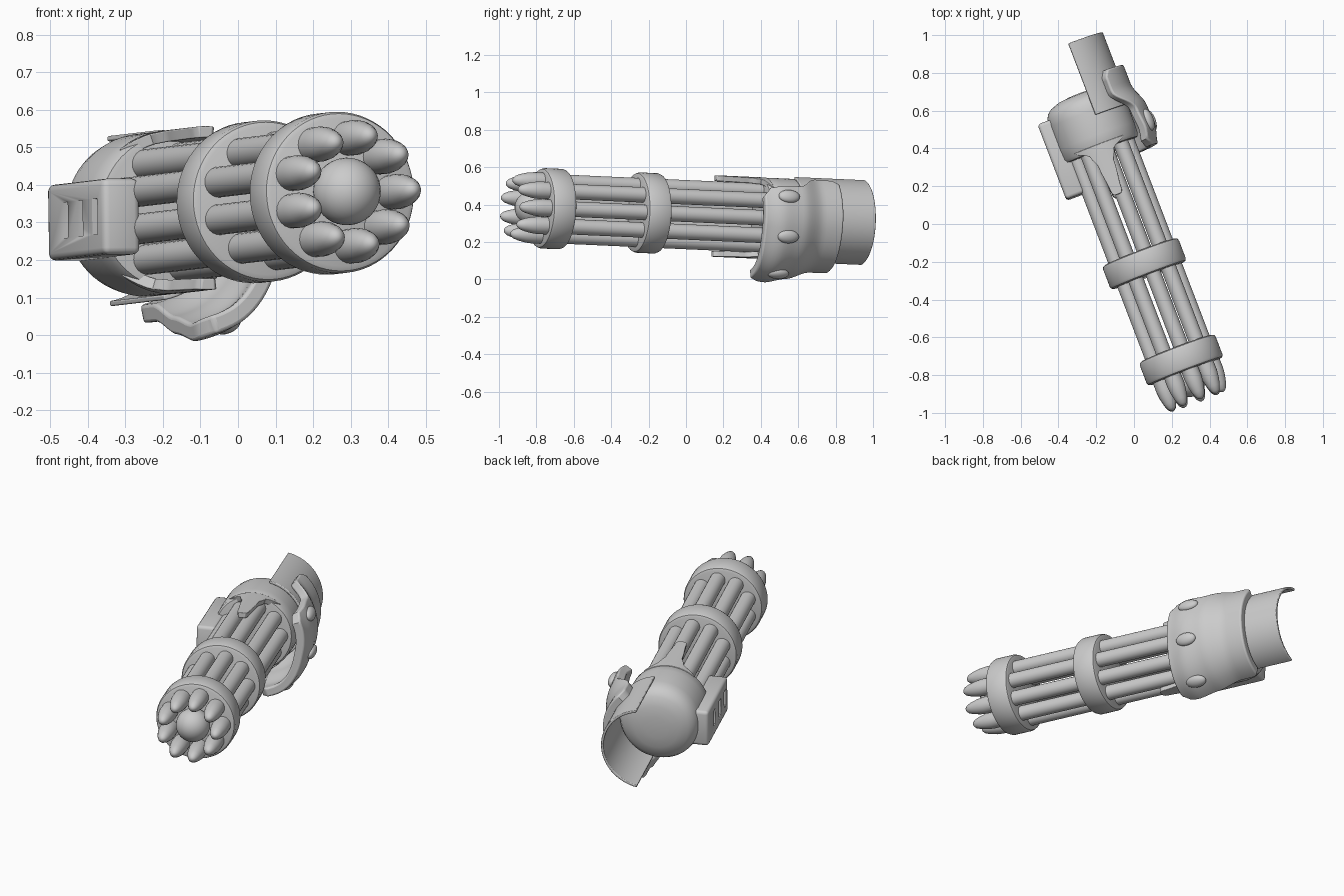
import bpy, bmesh, math
from mathutils import Matrix, Vector

if "Cube" in bpy.data.objects:
    bpy.data.objects.remove(bpy.data.objects["Cube"])

# Everything is modelled along local Y (muzzle at -Y), then turned into place
FRAME = (Matrix.Translation((0.055, -0.21, 0.355))
         @ Matrix.Rotation(math.radians(20.9), 4, 'Z')
         @ Matrix.Rotation(math.radians(-2.4), 4, 'X'))

grey = bpy.data.materials.new("plain_grey")
grey.diffuse_color = (0.6, 0.6, 0.6, 1)
grey.use_nodes = True
grey.node_tree.nodes["Principled BSDF"].inputs["Base Color"].default_value = grey.diffuse_color


def finish(name, bm, angle=40):
    bmesh.ops.recalc_face_normals(bm, faces=bm.faces)
    me = bpy.data.meshes.new(name)
    bm.to_mesh(me)
    bm.free()
    me.materials.append(grey)
    ob = bpy.data.objects.new(name, me)
    bpy.context.collection.objects.link(ob)
    ob.matrix_world = FRAME
    bpy.ops.object.select_all(action='DESELECT')
    ob.select_set(True)
    bpy.context.view_layer.objects.active = ob
    bpy.ops.object.shade_smooth_by_angle(angle=math.radians(angle))
    return ob


def lathe(name, profile, cx=0, cz=0, n=48):
    """Spin (radius, y) points around the Y axis; zero radius closes an end."""
    bm = bmesh.new()
    rings = []
    for r, y in profile:
        if r == 0:
            rings.append([bm.verts.new((cx, y, cz))] * n)
        else:
            rings.append([bm.verts.new((cx + r * math.cos(i * math.tau / n), y,
                                        cz + r * math.sin(i * math.tau / n))) for i in range(n)])
    for a, b in zip(rings, rings[1:]):
        for i in range(n):
            j = (i + 1) % n
            bm.faces.new(list(dict.fromkeys((a[i], a[j], b[j], b[i]))))
    return finish(name, bm)


def patch(name, fn, nu, nv, thick, bevel):
    """Curved plate from fn(u, v) -> (angle in degrees, radius, y)."""
    bm = bmesh.new()
    g = []
    for i in range(nu + 1):
        row = []
        for j in range(nv + 1):
            a, r, y = fn(i / nu, j / nv)
            a = math.radians(a)
            row.append(bm.verts.new((r * math.cos(a), y, r * math.sin(a))))
        g.append(row)
    outer = [bm.faces.new((g[i][j], g[i + 1][j], g[i + 1][j + 1], g[i][j + 1]))
             for i in range(nu) for j in range(nv)]
    # inner skin, scaled toward the axis, and a rim joining both
    inner = {}
    for row in g:
        for v in row:
            k = 1 - thick / math.hypot(v.co.x, v.co.z)
            inner[v] = bm.verts.new((v.co.x * k, v.co.y, v.co.z * k))
    rim = [e for e in bm.edges if len(e.link_faces) == 1]
    for f in outer:
        bm.faces.new([inner[v] for v in reversed(f.verts)])
    for e in rim:
        a, b = e.verts
        bm.faces.new((a, b, inner[b], inner[a]))
    ob = finish(name, bm)
    if bevel:
        m = ob.modifiers.new("soft_edge", 'BEVEL')
        m.width, m.segments = bevel, 3
        m.limit_method, m.angle_limit = 'ANGLE', math.radians(50)
    return ob


def lerp(x, pts):
    """Smooth interpolation through (x, value) points."""
    if x <= pts[0][0]:
        return pts[0][1]
    for (x0, v0), (x1, v1) in zip(pts, pts[1:]):
        if x <= x1:
            t = (x - x0) / (x1 - x0)
            return v0 + (v1 - v0) * t * t * (3 - 2 * t)
    return pts[-1][1]


# Clamp rings
for name, c in (("front_ring", -0.546), ("middle_ring", 0.0)):
    h, R, b = 0.067, 0.215, 0.018
    lathe(name, [(0, c - h), (R - b, c - h), (R - b * 0.3, c - h + b * 0.3), (R, c - h + b),
                 (R, c + h - b), (R - b * 0.3, c + h - b * 0.3), (R - b, c + h), (0, c + h)], n=64)

# Nine barrels with pointed rounds at the muzzle
for k in range(9):
    a = math.radians(40 * k)
    x, z = 0.146 * math.cos(a), 0.146 * math.sin(a)
    lathe(f"barrel_{k + 1}", [(0, -0.58), (0.041, -0.58), (0.041, 0.70), (0, 0.70)], x, z, 24)
    lathe(f"round_{k + 1}", [(0, -0.60), (0.046, -0.60), (0.047, -0.66), (0.043, -0.70),
                             (0.034, -0.74), (0.024, -0.767), (0.012, -0.78), (0, -0.784)], x, z, 24)

# Ball in the middle of the muzzle
lathe("muzzle_ball", [(0.09 * math.sin(t * math.pi / 16) if 0 < t < 16 else 0,
                       -0.66 - 0.09 * math.cos(t * math.pi / 16)) for t in range(17)])

# Main housing with a domed back
lathe("housing", [(0, 0.64), (0.19, 0.64), (0.205, 0.643), (0.214, 0.66), (0.217, 0.72), (0.217, 0.85),
                  (0.211, 0.89), (0.195, 0.92), (0.17, 0.94), (0.12, 0.957), (0.06, 0.964), (0, 0.966)], n=64)

# Prongs reaching forward over the barrels, top and bottom
for name, mid in (("top_prong", 90), ("bottom_prong", -90)):
    def prong(u, v, mid=mid):
        y = 0.385 + 0.285 * v
        w = lerp(v, [(0, 5), (0.06, 8), (0.6, 12), (0.82, 18), (1, 40)])
        return mid + (2 * u - 1) * w, 0.218, y
    patch(name, prong, 10, 24, 0.03, 0.006)

# Half-round shield at the back right
patch("rear_shield", lambda u, v: (-80 + 160 * u, 0.231, 0.82 + 0.405 * v), 32, 4, 0.014, 0.004)


# Flared side guard
def guard_radius(ang, y):
    r = lerp(y, [(0.57, 0.295), (0.68, 0.318), (0.78, 0.312), (0.92, 0.272), (1.025, 0.272)])
    low = lerp(-ang, [(10, 0), (65, 1)])
    return r + low * lerp(y, [(0.57, 0.045), (0.8, 0.015), (1.02, 0.015)])


def guard(u, v):
    y = 0.57 + 0.455 * v
    top = lerp(y, [(0.57, 24), (0.61, 33), (0.78, 35), (0.90, 53), (0.99, 53), (1.025, 46)])
    bot = lerp(y, [(0.57, -74), (0.62, -80), (1.0, -80), (1.025, -76)])
    ang = bot + (top - bot) * u
    return ang, guard_radius(ang, y), y


patch("side_guard", guard, 32, 24, 0.05, 0.014)

# Studs on the guard
for k, ang in enumerate((22, -18, -60)):
    a, r = math.radians(ang), guard_radius(ang, 0.70) - 0.002
    bm = bmesh.new()
    mat = (Matrix.Translation((r * math.cos(a), 0.70, r * math.sin(a)))
           @ Matrix.Rotation(-a, 4, 'Y') @ Matrix.Diagonal((0.025, 0.06, 0.036, 1)))
    bmesh.ops.create_uvsphere(bm, u_segments=24, v_segments=12, radius=1, matrix=mat)
    finish(f"guard_stud_{k + 1}", bm, 60)


# Box on the left side with three vent slots
def box(name, lo, hi):
    bm = bmesh.new()
    lo, hi = Vector(lo), Vector(hi)
    bmesh.ops.create_cube(bm, size=1, matrix=Matrix.Translation((lo + hi) / 2)
                          @ Matrix.Diagonal((*(hi - lo), 1)))
    return bm


bm = box("side_box", (-0.266, 0.462, -0.12), (-0.16, 0.888, 0.082))
bmesh.ops.bevel(bm, geom=[e for e in bm.edges], offset=0.018, segments=3, profile=0.5, affect='EDGES')
side_box = finish("side_box", bm)
for k, y in enumerate((0.53, 0.64, 0.75)):
    bm = box("slot", (-0.30, y - 0.022, -0.065), (-0.25, y + 0.022, 0.03))
    for v in bm.verts:          # wedge the slot floor
        if v.co.x > -0.27 and v.co.y > y:
            v.co.x = -0.268
    cutter = finish(f"slot_cutter_{k + 1}", bm)
    cutter.hide_render = True
    cutter.hide_set(True)
    m = side_box.modifiers.new(f"slot_{k + 1}", 'BOOLEAN')
    m.operation, m.object, m.solver = 'DIFFERENCE', cutter, 'EXACT'
